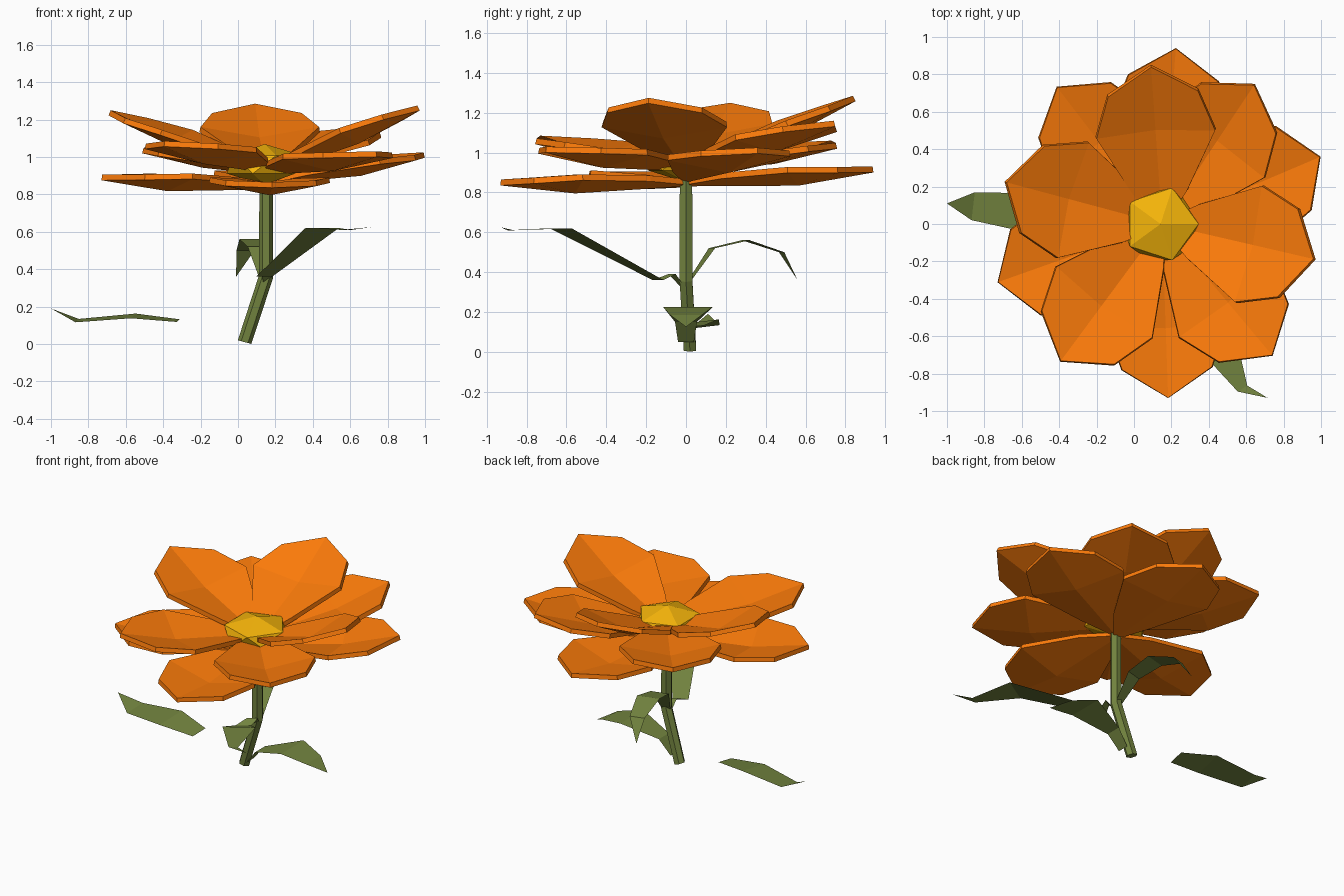
import bpy, math
from mathutils import Vector

if "Cube" in bpy.data.objects:
    bpy.data.objects.remove(bpy.data.objects["Cube"])


def material(name, rgb):
    m = bpy.data.materials.new(name)
    m.diffuse_color = (*rgb, 1)
    m.use_nodes = True
    m.node_tree.nodes["Principled BSDF"].inputs["Base Color"].default_value = m.diffuse_color
    return m


ORANGE = material("petal_orange", (0.98, 0.2, 0.003))
YELLOW = material("centre_yellow", (0.92, 0.46, 0.003))
GREEN = material("leaf_green", (0.17, 0.23, 0.05))


def make(name, verts, faces, mat):
    me = bpy.data.meshes.new(name)
    me.from_pydata(verts, [], faces)
    me.materials.append(mat)
    ob = bpy.data.objects.new(name, me)
    bpy.context.collection.objects.link(ob)
    return ob


# Petals: cupped six-sided blades around the stem top
CX = 0.15
OUTLINE = [(0.02, 0.03), (0.2, 0.145), (0.57, 0.318), (0.83, 0.24)]  # along, half width


def petal(name, angle, length, z0, z1):
    a = math.radians(angle)
    d, s = Vector((math.cos(a), math.sin(a), 0)), Vector((-math.sin(a), math.cos(a), 0))

    def pt(u, v, dz=0):
        p = d * u * length + s * v
        return (CX + p.x, p.y, z0 + (z1 - z0) * u + dz)

    lift = [-0.02, 0, 0.015, 0.005]
    verts = [pt(u, -v, h) for (u, v), h in zip(OUTLINE, lift)]
    verts += [pt(u, v, h) for (u, v), h in zip(OUTLINE, lift)]
    verts += [pt(1, 0), pt(0.6, 0, -0.05), pt(0.02, 0, -0.03)]
    faces = [(10, 0, 1, 2, 9), (9, 2, 3, 8), (9, 8, 7, 6), (10, 9, 6, 5, 4)]
    ob = make(name, verts, faces, ORANGE)
    mod = ob.modifiers.new("thickness", 'SOLIDIFY')
    mod.thickness = 0.03
    mod.offset = -1


PETALS = {
    "lower": [(272, 0.93, 0.89, 0.865), (199.5, 0.93, 0.885, 0.905),
              (85.5, 0.94, 0.89, 0.93), (23, 0.915, 0.91, 1.025)],
    "middle": [(310, 0.915, 0.965, 1.03), (233.5, 0.91, 0.975, 1.085),
               (127.5, 0.92, 0.965, 1.06), (56.5, 0.89, 0.965, 1.16)],
    "upper": [(94, 0.84, 0.96, 1.285), (165, 0.86, 0.97, 1.25), (347, 0.83, 0.96, 1.275)],
}
for ring, items in PETALS.items():
    for i, p in enumerate(items):
        petal(f"{ring}_petal_{i + 1}", *p)

# Flower centre: flattened icosahedron
bpy.ops.mesh.primitive_ico_sphere_add(subdivisions=1, radius=0.227, location=(0.142, 0, 0.96))
centre = bpy.context.object
centre.name = "flower_centre"
centre.scale.z = 0.48
centre.data.materials.append(YELLOW)

# Stem: bent hexagonal tube
N = 6
rings = [((0.035, 0.02, 0.01), 0.036, 0.012), ((0.15, 0, 0.36), 0.037, 0.012), ((0.15, 0, 0.92), 0.036, 0)]
verts = []
for (x, y, z), r, tilt in rings:
    for k in range(N):
        c, s = math.cos(math.tau * k / N), math.sin(math.tau * k / N)
        verts.append((x + r * c, y + r * s, z - tilt * c * 0.8))
faces = [(j * N + k, j * N + (k + 1) % N, (j + 1) * N + (k + 1) % N, (j + 1) * N + k)
         for j in range(2) for k in range(N)]
faces += [tuple(range(N))[::-1], tuple(range(2 * N, 3 * N))]
make("stem", verts, faces, GREEN)


# Leaves: thin folded strips, each station is (x, y, z, half width)
def leaf(name, stations, roll=0.0):
    d = Vector(stations[-1][:3]) - Vector(stations[0][:3])
    s = Vector((-d.y, d.x, 0)).normalized()
    s.z = roll
    verts = []
    for x, y, z, w in stations[:-1]:
        verts += [Vector((x, y, z)) - s * w, Vector((x, y, z)) + s * w]
    verts.append(Vector(stations[-1][:3]))
    n = len(stations) - 1
    faces = [(2 * i, 2 * i + 2, 2 * i + 3, 2 * i + 1) for i in range(n - 1)]
    faces.append((2 * n - 2, 2 * n, 2 * n - 1))
    make(name, verts, faces, GREEN)


leaf("left_leaf", [(-0.32, 0.03, 0.125, 0.06), (-0.56, 0.06, 0.15, 0.105),
                   (-0.86, 0.095, 0.125, 0.075), (-1.0, 0.11, 0.19, 0)], roll=-0.12)
leaf("right_leaf", [(0.09, 0, 0.05, 0.04), (0.17, 0, 0.15, 0.055), (0.41, 0.01, 0.225, 0.125),
                    (0.58, 0, 0.185, 0.08), (0.69, 0, 0.125, 0)])
leaf("front_leaf", [(0.15, -0.02, 0.33, 0.02), (0.16, -0.07, 0.39, 0.035), (0.14, -0.14, 0.36, 0.05),
                    (0.45, -0.63, 0.62, 0.105), (0.58, -0.88, 0.61, 0.03), (0.715, -0.93, 0.625, 0)])
leaf("back_leaf", [(0.14, 0.02, 0.36, 0.03), (0.11, 0.13, 0.52, 0.06), (0.08, 0.3, 0.56, 0.075),
                   (0.04, 0.48, 0.5, 0.05), (-0.01, 0.56, 0.36, 0)])
